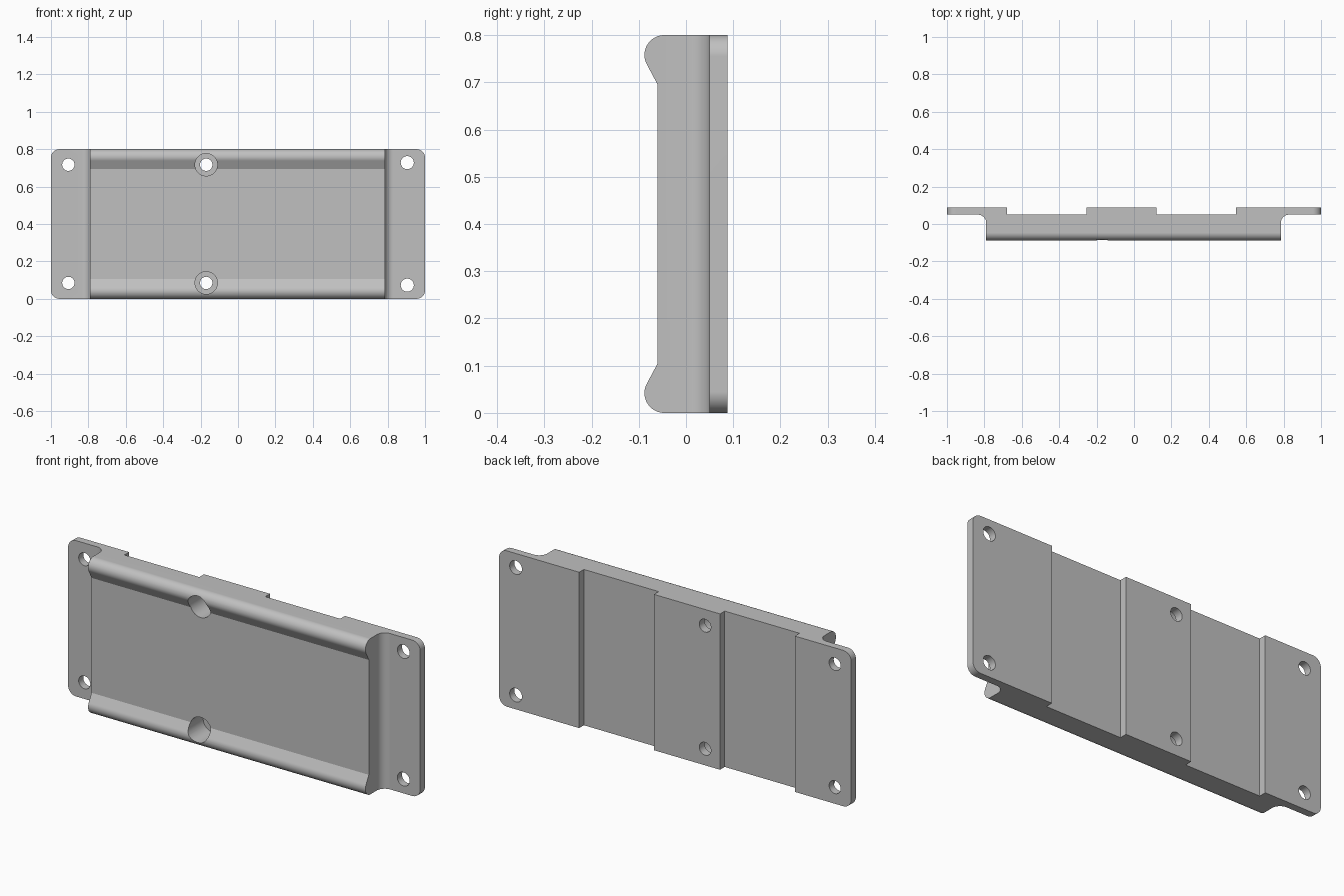
import bpy, bmesh
from math import sin, cos, radians
from mathutils import Vector

cube = bpy.data.objects.get("Cube")
if cube:
    bpy.data.objects.remove(cube)

H = 0.8                                        # plate height
BACK, FLANGE, FACE, FRONT = 0.088, 0.05, -0.06, -0.088

grey = bpy.data.materials.new("satin grey")
grey.use_nodes = True
colour = (0.53, 0.53, 0.53, 1)
grey.diffuse_color = colour
grey.node_tree.nodes["Principled BSDF"].inputs["Base Color"].default_value = colour


def arc(cx, cy, r, start, end, n=14):
    angles = [radians(start + (end - start) * i / n) for i in range(n + 1)]
    return [(cx + r * cos(a), cy + r * sin(a)) for a in angles]


def prism(name, outline, place, sweep):
    """Extrude a closed outline, placed in space by a function."""
    bm = bmesh.new()
    face = bm.faces.new([bm.verts.new(place(u, v)) for u, v in outline])
    grown = bmesh.ops.extrude_face_region(bm, geom=[face])["geom"]
    moved = [g for g in grown if isinstance(g, bmesh.types.BMVert)]
    bmesh.ops.translate(bm, verts=moved, vec=Vector(sweep))
    bmesh.ops.recalc_face_normals(bm, faces=bm.faces)
    mesh = bpy.data.meshes.new(name)
    bm.to_mesh(mesh)
    bm.free()
    mesh.materials.append(grey)
    ob = bpy.data.objects.new(name, mesh)
    bpy.context.collection.objects.link(ob)
    return ob


def combine(target, tool, operation):
    """Apply a boolean and discard the tool."""
    mod = target.modifiers.new("cut", 'BOOLEAN')
    mod.operation, mod.object, mod.solver = operation, tool, 'EXACT'
    bpy.context.view_layer.objects.active = target
    bpy.ops.object.modifier_apply(modifier=mod.name)
    bpy.data.objects.remove(tool)


# Plan profile: stepped back, filleted flanges, raised centre
f = 0.045
plan = [(-1, BACK), (-1, FLANGE)]
plan += arc(-0.79 - f, FLANGE - f, f, 90, 0)
plan += [(-0.79, -0.12), (0.785, -0.12)]
plan += arc(0.785 + f, FLANGE - f, f, 180, 90)
plan += [(1, FLANGE), (1, BACK)]
for left, right in ((0.12, 0.545), (-0.68, -0.255)):
    plan += [(right, BACK), (right, FLANGE), (left, FLANGE), (left, BACK)]
plate = prism("mounting_plate", plan, lambda u, v: (u, v, 0), (0, 0, H))

# Side profile: rounded lips along the lower and upper edges
r = 0.042
lip = arc(FRONT + r, r, r, 270, 150, 20) + [(FACE, 0.105)]
side = [(0.2, 0)] + lip + [(y, H - z) for y, z in reversed(lip)] + [(0.2, H)]
combine(plate, prism("lip_shape", side, lambda u, v: (-1.1, u, v), (2.2, 0, 0)), 'INTERSECT')

# Rounded outer corners
c = 0.045
outline = []
for sx, sz, start in ((1, 1, 0), (-1, 1, 90), (-1, 0, 180), (1, 0, 270)):
    outline += arc(sx * (1 - c), H - c if sz else c, c, start, start + 90, 10)
combine(plate, prism("corner_shape", outline, lambda u, v: (u, -0.3, v), (0, 0.6, 0)), 'INTERSECT')


# Screw holes, with deep counterbores on the centre pair
def bore(x, z, radius, depth_end):
    ring = arc(x, z, radius, 0, 360, 40)[:-1]
    tool = prism("bore", ring, lambda u, v: (u, -0.2, v), (0, depth_end + 0.2, 0))
    combine(plate, tool, 'DIFFERENCE')


for x, low, high, radius in ((-0.907, 0.085, 0.717, 0.033),
                             (0.905, 0.073, 0.728, 0.035),
                             (-0.17, 0.085, 0.717, 0.033)):
    for z in (low, high):
        bore(x, z, radius, 0.2)
        if abs(x) < 0.5:
            bore(x, z, 0.06, 0.045)

# Smooth curved surfaces, crisp edges, flat large faces
bpy.ops.object.select_all(action='DESELECT')
plate.select_set(True)
bpy.context.view_layer.objects.active = plate
bpy.ops.object.shade_smooth_by_angle(angle=radians(22))
weighted = plate.modifiers.new("even_shading", 'WEIGHTED_NORMAL')
weighted.keep_sharp = True
